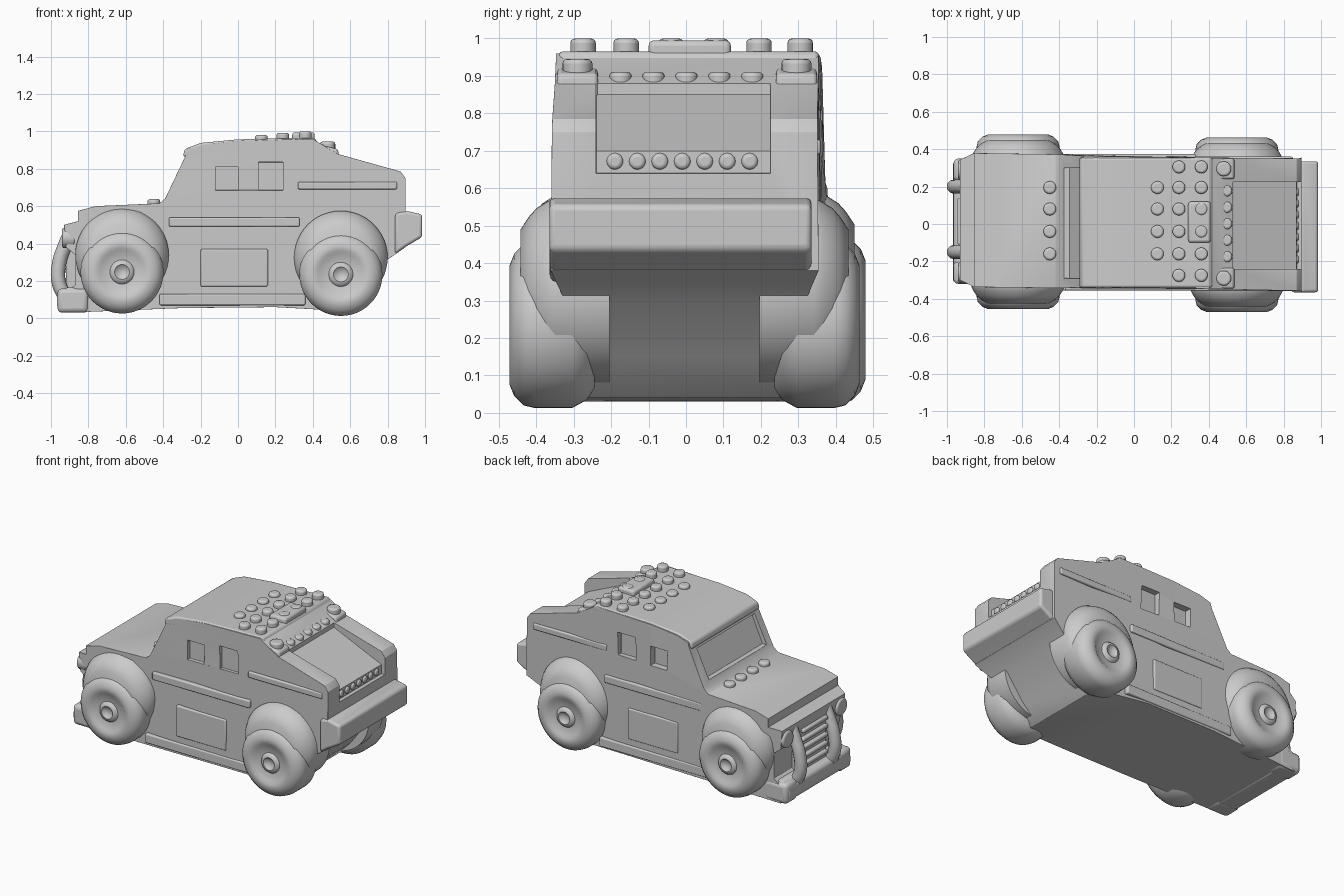
import bpy, bmesh, math
from mathutils import Matrix

if "Cube" in bpy.data.objects:
    bpy.data.objects.remove(bpy.data.objects["Cube"])


def finish(name, bm, bevel=0.0, segments=3):
    bmesh.ops.recalc_face_normals(bm, faces=bm.faces)
    mesh = bpy.data.meshes.new(name)
    bm.to_mesh(mesh)
    bm.free()
    ob = bpy.data.objects.new(name, mesh)
    bpy.context.collection.objects.link(ob)
    if bevel:
        add_bevel(ob, bevel, segments)
    smooth(ob)
    return ob


def activate(ob):
    bpy.ops.object.select_all(action='DESELECT')
    ob.select_set(True)
    bpy.context.view_layer.objects.active = ob


def smooth(ob):
    activate(ob)
    bpy.ops.object.shade_smooth_by_angle(angle=math.radians(50))


def add_bevel(ob, width, segments=3):
    m = ob.modifiers.new("soft_edges", 'BEVEL')
    m.width, m.segments, m.limit_method = width, segments, 'ANGLE'
    m.angle_limit = math.radians(25)


def prism(name, profile, y0, y1, bevel=0.0, shape=None):
    """Extrude an (x, z) outline from y0 to y1."""
    bm = bmesh.new()
    face = bm.faces.new([bm.verts.new((x, y0, z)) for x, z in profile])
    out = bmesh.ops.extrude_face_region(bm, geom=[face])
    verts = [v for v in out['geom'] if isinstance(v, bmesh.types.BMVert)]
    bmesh.ops.translate(bm, verts=verts, vec=(0, y1 - y0, 0))
    if shape:
        for v in bm.verts:
            v.co.y = shape(v.co)
    return finish(name, bm, bevel)


def box(name, x0, x1, y0, y1, z0, z1, bevel=0.015):
    return prism(name, [(x0, z0), (x1, z0), (x1, z1), (x0, z1)], y0, y1, bevel)


def lathe(name, profile, x, y, z, side, steps=48):
    """Spin (radius, y) points about a y axis through (x, z)."""
    bm = bmesh.new()
    vs = [bm.verts.new((r, d, 0)) for r, d in profile]
    edges = [bm.edges.new(p) for p in zip(vs, vs[1:])]
    bmesh.ops.spin(bm, geom=vs + edges, cent=(0, 0, 0), axis=(0, 1, 0),
                   angle=2 * math.pi, steps=steps)
    bmesh.ops.remove_doubles(bm, verts=bm.verts, dist=1e-4)
    bmesh.ops.transform(bm, verts=bm.verts, matrix=Matrix.Translation((x, y, z))
                        @ Matrix.Diagonal((1, side, 1, 1)))
    return finish(name, bm)


def stud(name, x, y, z, r=0.034, h=0.06, axis='Z'):
    bm = bmesh.new()
    mat = Matrix.Translation((x, y, z))
    if axis == 'X':
        mat = mat @ Matrix.Rotation(math.pi / 2, 4, 'Y')
    bmesh.ops.create_cone(bm, cap_ends=True, segments=20, radius1=r, radius2=r,
                          depth=h, matrix=mat)
    return finish(name, bm, 0.012)


def cut(target, cutter):
    m = target.modifiers.new("cut", 'BOOLEAN')
    m.operation, m.solver, m.object = 'DIFFERENCE', 'EXACT', cutter
    activate(target)
    bpy.ops.object.modifier_apply(modifier=m.name)
    bpy.data.objects.remove(cutter)


# Main body: side outline, narrower at the roof, nose and tail underside
outline = [(-0.92, 0.03), (-0.92, 0.14), (-0.87, 0.18), (-0.87, 0.34),
           (-0.92, 0.38), (-0.93, 0.50), (-0.855, 0.52), (-0.855, 0.575),
           (-0.76, 0.60), (-0.42, 0.615), (-0.39, 0.64), (-0.28, 0.87),
           (-0.27, 0.905), (-0.19, 0.93), (0.0, 0.95), (0.40, 0.96),
           (0.53, 0.88), (0.87, 0.785), (0.895, 0.75), (0.895, 0.38),
           (0.78, 0.30), (0.67, 0.15), (0.56, 0.04), (0.2, 0.06), (-0.3, 0.055)]


def body_shape(co):
    w = 1.0 if co.z < 0.6 else 1.0 - 0.06 * (co.z - 0.6)
    if co.x < -0.865:
        w = 0.9
    if co.x > 0.5 and co.z < 0.35:
        w = 0.9
    return co.y * w + 0.009 - 0.014 * co.x


body = prism("body", outline, -0.358, 0.358, shape=body_shape)

# Recesses: rear bed, windscreen, side windows
cut(body, prism("bed_cutter", [(0.53, 0.85), (0.87, 0.70), (0.87, 0.64), (1.05, 0.64),
                               (1.05, 1.1), (0.53, 1.1)], -0.24, 0.225))
cut(body, prism("windscreen_cutter", [(-0.50, 0.67), (-0.345, 0.67), (-0.265, 0.85),
                                      (-0.45, 0.85)], -0.29, 0.30))
for s in (-1, 1):
    for x0, x1, z0, z1 in ((-0.12, 0.0, 0.685, 0.81), (0.11, 0.24, 0.685, 0.835)):
        y0, y1 = sorted((s * 0.32, s * 0.45))
        cut(body, box("window_cutter", x0, x1, y0, y1, z0, z1, 0))
add_bevel(body, 0.02)
smooth(body)

# Roof cap, with a small overhang above the windscreen
prism("roof_cap", [(-0.295, 0.865), (-0.285, 0.905), (-0.2, 0.938), (0.0, 0.957),
                   (0.41, 0.966), (0.43, 0.93), (0.0, 0.90), (-0.25, 0.865)],
      -0.34, 0.355, 0.012)

# Rear bumper
prism("rear_bumper", [(0.84, 0.345), (0.90, 0.385), (0.985, 0.435), (0.985, 0.555),
                      (0.90, 0.575), (0.84, 0.56)], -0.365, 0.335, 0.015)

# Wheels and flared arches
arch = [(0.0, 0.2), (0.25, 0.2), (0.25, 0.345), (0.238, 0.37), (0.222, 0.395),
        (0.20, 0.415), (0.165, 0.438), (0.0, 0.438)]
tyre = [(0.0, 0.24), (0.17, 0.24), (0.20, 0.26), (0.222, 0.30), (0.222, 0.40),
        (0.215, 0.43), (0.19, 0.455), (0.16, 0.467), (0.13, 0.466), (0.115, 0.455),
        (0.065, 0.448), (0.055, 0.462), (0.04, 0.466), (0.022, 0.45), (0.0, 0.448)]
for end, x, y, z in (("front", -0.62, 0.012, 0.248), ("rear", 0.55, -0.004, 0.235)):
    for side, s in (("right", -1), ("left", 1)):
        lathe(f"{end}_{side}_arch", arch, x, y, z + 0.09, s)
        lathe(f"{end}_{side}_wheel", tyre, x, y, z, s)

# Side trim: waist ridge, door panel, sill, upper rear rail
for side, s in (("right", -1), ("left", 1)):
    for part, x0, x1, z0, z1, d in (("waist_ridge", -0.37, 0.33, 0.49, 0.54, 0.364),
                                    ("door_panel", -0.20, 0.16, 0.17, 0.37, 0.363),
                                    ("sill", -0.42, 0.36, 0.07, 0.13, 0.366),
                                    ("rear_rail", 0.32, 0.85, 0.69, 0.73, 0.359)):
        y0, y1 = sorted((s * 0.30, s * d))
        off = 0.009 - 0.007 * (x0 + x1)
        box(f"{side}_{part}", x0, x1, y0 + off, y1 + off, z0, z1, 0.008)

# Studs on the bonnet and roof
inner = (0.195, 0.08, -0.04, -0.16)
for y in inner:
    stud("bonnet_stud", -0.45, y, 0.61, h=0.055)
    stud("roof_stud", 0.125, y, 0.955, h=0.05)
for x, z in ((0.24, 0.962), (0.36, 0.97)):
    for y in (0.305,) + inner + (-0.275,):
        stud("roof_stud", x, y, z)
box("roof_plate", 0.29, 0.41, -0.10, 0.12, 0.94, 0.995)

# Corner posts behind the roof, each with a stud, and a scalloped row between
for y in (-0.29, 0.295):
    prism("rear_post", [(0.425, 0.85), (0.54, 0.84), (0.535, 0.905), (0.425, 0.93)],
          y - 0.055, y + 0.055, 0.012)
    stud("post_stud", 0.48, y, 0.915, r=0.04)
box("rear_header", 0.42, 0.50, -0.25, 0.25, 0.82, 0.90)
for i in range(5):
    stud("header_tooth", 0.495, -0.175 + i * 0.088, 0.875, r=0.03, h=0.07)

# Toothed strip along the foot of the bed
for i in range(7):
    stud("bed_stud", 0.872, -0.19 + i * 0.06, 0.672, r=0.022, h=0.02, axis='X')

# Front end: bumper, headlights, grille slats
prism("front_bumper", [(-0.95, 0.035), (-0.97, 0.07), (-0.965, 0.14), (-0.90, 0.17),
                       (-0.82, 0.15), (-0.82, 0.03)], -0.31, 0.33, 0.015)
for y in (-0.26, 0.29):
    stud("headlight", -0.905, y, 0.43, r=0.055, h=0.07, axis='X')
    box("bumper_end", -0.965, -0.80, y - 0.06, y + 0.06, 0.03, 0.16, 0.025)
box("grille_back", -0.92, -0.84, -0.13, 0.16, 0.13, 0.46)
for i in range(5):
    box("grille_slat", -0.945, -0.89, -0.11, 0.14, 0.19 + i * 0.055, 0.215 + i * 0.055, 0.008)

# Curved guard bars in front of the grille
for y in (-0.15, 0.20):
    cu = bpy.data.curves.new("guard_bar", 'CURVE')
    cu.dimensions, cu.bevel_depth, cu.use_fill_caps = '3D', 0.038, True
    cu.bevel_resolution = 4
    path = [(-0.89, 0.47), (-0.925, 0.39), (-0.955, 0.30), (-0.96, 0.20), (-0.92, 0.10)]
    sp = cu.splines.new('BEZIER')
    sp.bezier_points.add(len(path) - 1)
    for p, (x, z) in zip(sp.bezier_points, path):
        p.co = (x, y, z)
        p.handle_left_type = p.handle_right_type = 'AUTO'
    ob = bpy.data.objects.new("guard_bar", cu)
    bpy.context.collection.objects.link(ob)
    activate(ob)
    bpy.ops.object.convert(target='MESH')
    smooth(bpy.context.object)
